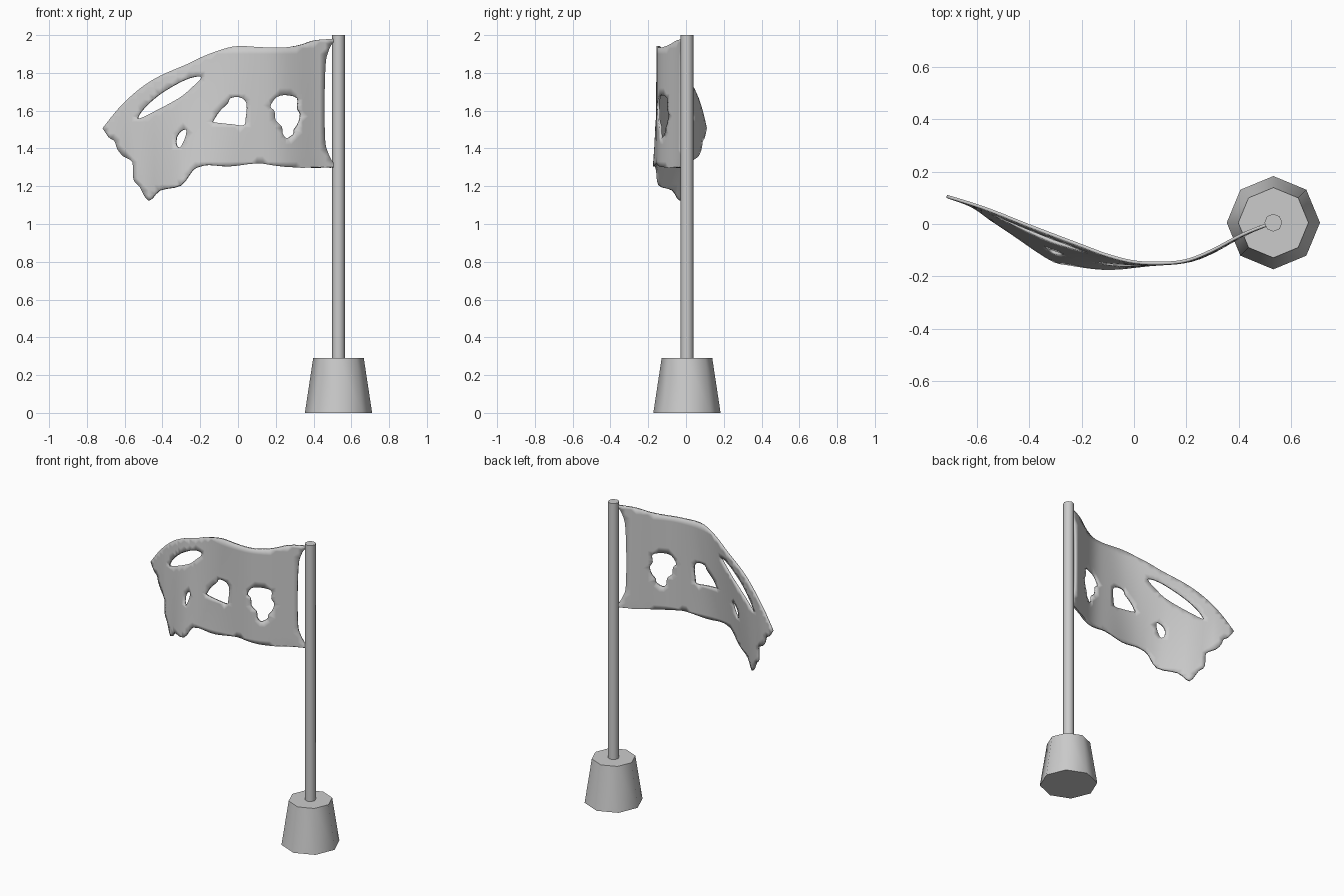
import bpy, bmesh, math
from mathutils import Vector
from mathutils.geometry import delaunay_2d_cdt

if "Cube" in bpy.data.objects:
    bpy.data.objects.remove(bpy.data.objects["Cube"])

grey = bpy.data.materials.new("plain grey")
grey.diffuse_color = (0.6, 0.6, 0.6, 1)
grey.use_nodes = True
grey.node_tree.nodes["Principled BSDF"].inputs["Base Color"].default_value = grey.diffuse_color
CX, CY = 0.532, 0.005


def finish(ob, angle):
    ob.data.materials.append(grey)
    bpy.ops.object.select_all(action='DESELECT')
    ob.select_set(True)
    bpy.context.view_layer.objects.active = ob
    bpy.ops.object.shade_smooth_by_angle(angle=math.radians(angle))


def octagon_post(name, r1, r2, z0, z1):
    bpy.ops.mesh.primitive_cone_add(vertices=8, radius1=r1, radius2=r2,
                                    depth=z1 - z0, location=(CX, CY, (z0 + z1) / 2))
    ob = bpy.context.object
    ob.name = name
    finish(ob, 50)


def smooth(pts, closed=False, n=4):
    """Catmull-Rom curve through the points."""
    p = [Vector(q) for q in pts]
    p = [p[-1]] + p + p[:2] if closed else [p[0]] + p + [p[-1]]
    out = []
    for a, b, c, d in zip(p, p[1:], p[2:], p[3:]):
        for i in range(n):
            t = i / n
            out.append(0.5 * (2 * b + (c - a) * t + (2 * a - 5 * b + 4 * c - d) * t * t
                              + (3 * b - a - 3 * c + d) * t ** 3))
    return out if closed else out + [p[-1]]


def value(curve, x):
    for a, b in zip(curve, curve[1:]):
        if x <= b.x:
            t = max(0, (x - a.x) / max(b.x - a.x, 1e-6))
            return a.y + (b.y - a.y) * t
    return curve[-1].y


# Base and pole
octagon_post("base", 0.178, 0.134, 0, 0.29)
octagon_post("pole", 0.034, 0.034, 0.28, 2.0)

# Flag outline in x, z: upper edge, ragged lower edge, gap beside the pole
top = smooth([(-.715, 1.507), (-.625, 1.618), (-.52, 1.714), (-.414, 1.782), (-.266, 1.846),
              (-.177, 1.889), (-.07, 1.928), (.008, 1.942), (.124, 1.936), (.235, 1.934),
              (.325, 1.947), (.41, 1.973), (.52, 1.98)])
bottom = smooth([(-.715, 1.507), (-.683, 1.459), (-.652, 1.438), (-.636, 1.395), (-.604, 1.358),
                 (-.557, 1.326), (-.551, 1.236), (-.52, 1.199), (-.472, 1.125), (-.414, 1.178),
                 (-.303, 1.204), (-.24, 1.284), (-.198, 1.305), (-.15, 1.312), (-.045, 1.305),
                 (.1, 1.321), (.19, 1.31), (.298, 1.3), (.52, 1.3)], n=3)
gap = smooth([(.515, 1.965), (.498, 1.957), (.477, 1.915), (.462, 1.846), (.456, 1.65),
              (.459, 1.448), (.472, 1.385), (.5, 1.327), (.515, 1.318)])

# Torn holes in x, z
slit = [(-.53, 1.565), (-.515, 1.56), (-.456, 1.587), (-.309, 1.666), (-.24, 1.724), (-.2, 1.762),
        (-.198, 1.78), (-.24, 1.777), (-.309, 1.75), (-.414, 1.687), (-.493, 1.618)]
small = [(-.325, 1.459), (-.303, 1.491), (-.273, 1.5), (-.277, 1.459), (-.303, 1.406), (-.325, 1.416)]
middle = [(-.129, 1.549), (-.098, 1.597), (-.055, 1.639), (-.04, 1.666), (.008, 1.671),
          (.045, 1.639), (.04, 1.554), (.029, 1.523), (-.034, 1.528), (-.124, 1.538)]
right = [(.171, 1.623), (.203, 1.671), (.256, 1.682), (.314, 1.666), (.314, 1.613), (.33, 1.581),
         (.319, 1.533), (.298, 1.501), (.293, 1.475), (.256, 1.454), (.235, 1.48),
         (.23, 1.517), (.198, 1.549), (.193, 1.597)]
loops = [top + gap + bottom[:0:-1]] + [smooth(h, True, 3) for h in (slit, small, middle, right)]

# Depth (x, y) of the upper and lower edges, seen from above
deep_top = smooth([(-.72, .107), (-.57, .06), (-.4, -.007), (-.2, -.083), (-.1, -.12), (0, -.145),
                   (.1, -.15), (.2, -.14), (.3, -.1), (.42, -.037), (.53, .005)])
deep_low = smooth([(-.72, .107), (-.62, .07), (-.545, .018), (-.47, -.032), (-.32, -.133),
                   (-.25, -.152), (-.1, -.17), (.06, -.155), (.2, -.143), (.3, -.107),
                   (.42, -.04), (.53, .005)])


def depth(x, z):
    hi, lo = value(top, x), value(bottom, x)
    t = min(1, max(0, (hi - z) / max(hi - lo, .02)))
    return value(deep_top, x) * (1 - t) + value(deep_low, x) * t


def inside(p):
    hit = False
    for lp in loops:
        for a, b in zip(lp, lp[1:] + lp[:1]):
            if (a.y > p.y) != (b.y > p.y) and p.x < a.x + (p.y - a.y) * (b.x - a.x) / (b.y - a.y):
                hit = not hit
    return hit


# Triangulate the cloth with inner grid points, then bend it
verts, edges = [], []
for lp in loops:
    s, n = len(verts), len(lp)
    verts += lp
    edges += [(s + i, s + (i + 1) % n) for i in range(n)]
rim = list(verts)
for i in range(42):
    for j in range(29):
        p = Vector((-.71 + i * .03, 1.12 + j * .03))
        if inside(p) and min((p - q).length for q in rim) > .015:
            verts.append(p)
co, _, tris, *_ = delaunay_2d_cdt(verts, edges, [], 0, 1e-5)
tris = [f for f in tris if inside(sum((co[i] for i in f), Vector((0, 0))) / len(f))]

mesh = bpy.data.meshes.new("flag")
mesh.from_pydata([(p.x, depth(p.x, p.y), p.y) for p in co], [], [list(f) for f in tris])
bm = bmesh.new()
bm.from_mesh(mesh)
bmesh.ops.delete(bm, geom=[v for v in bm.verts if not v.link_faces], context='VERTS')
bm.to_mesh(mesh)
bm.free()
flag = bpy.data.objects.new("flag", mesh)
bpy.context.collection.objects.link(flag)
finish(flag, 40)
thick = flag.modifiers.new("thickness", 'SOLIDIFY')
thick.thickness = 0.012
thick.offset = 0
